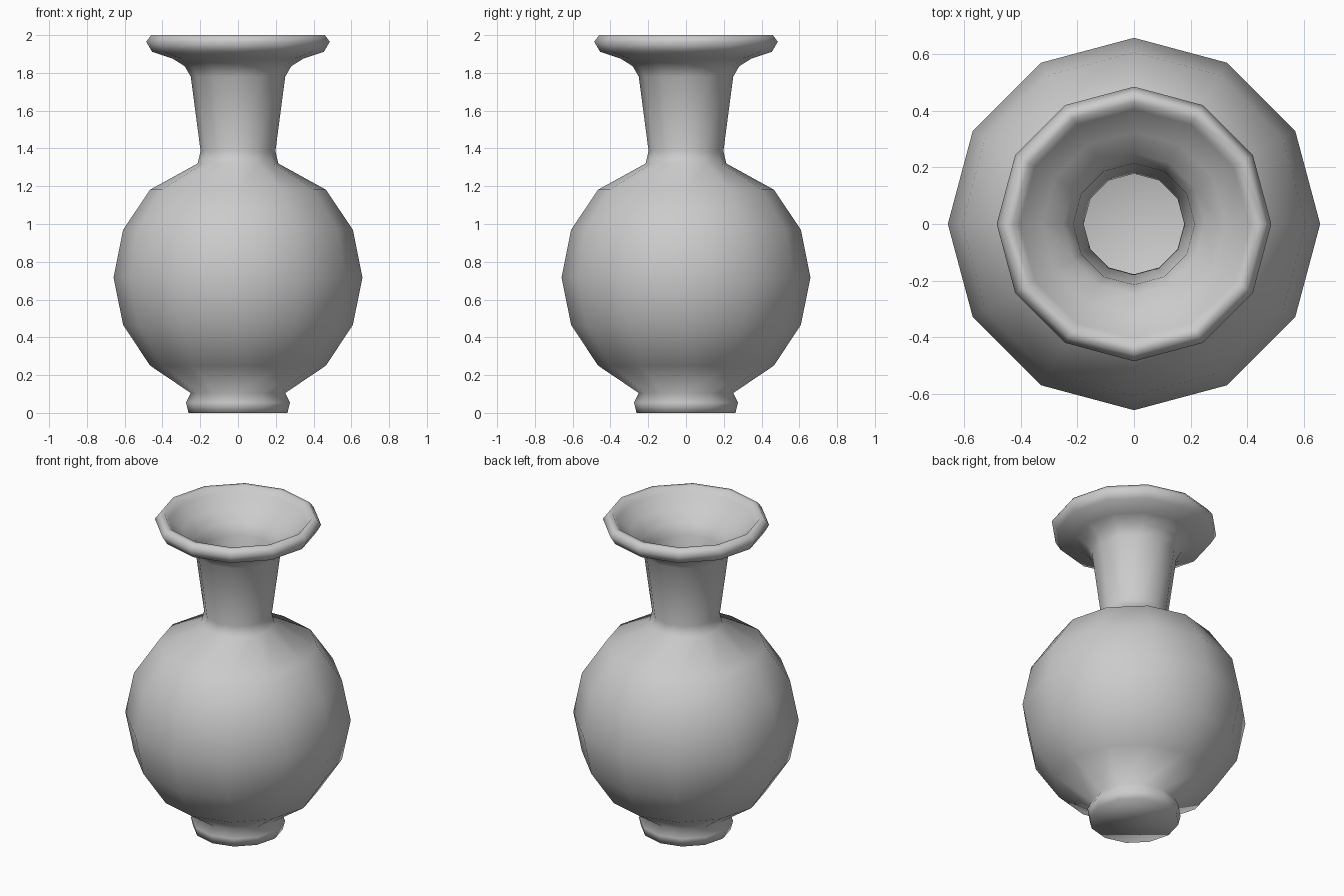
import bpy, bmesh
from math import cos, sin, pi

if "Cube" in bpy.data.objects:
    bpy.data.objects.remove(bpy.data.objects["Cube"])

SIDES = 12

# Vase wall as (radius, height): foot, belly, neck, flared lip
outer = [(0.262, 0.0), (0.275, 0.055), (0.25, 0.105), (0.465, 0.25),
         (0.608, 0.465), (0.659, 0.717), (0.608, 0.97), (0.465, 1.182),
         (0.214, 1.32), (0.198, 1.385), (0.25, 1.78), (0.282, 1.835),
         (0.345, 1.875), (0.455, 1.912), (0.486, 1.965), (0.46, 2.0)]
# Back down the inside to the floor of the belly
inner = [(0.43, 2.0), (0.405, 1.965), (0.325, 1.905), (0.25, 1.85),
         (0.215, 1.78), (0.178, 1.385), (0.19, 1.305), (0.445, 1.16),
         (0.582, 0.96), (0.632, 0.717), (0.582, 0.475), (0.445, 0.27),
         (0.22, 0.13)]


def lathe(name, profile):
    bm = bmesh.new()
    rings = [[bm.verts.new((r * cos(2 * pi * i / SIDES),
                            r * sin(2 * pi * i / SIDES), z))
              for i in range(SIDES)] for r, z in profile]
    for a, b in zip(rings, rings[1:]):
        for i in range(SIDES):
            j = (i + 1) % SIDES
            bm.faces.new((a[i], a[j], b[j], b[i]))
    # Close the base and the inside floor
    bm.faces.new(rings[0][::-1])
    bm.faces.new(rings[-1])
    for f in bm.faces:
        f.smooth = True
    mesh = bpy.data.meshes.new(name)
    bm.to_mesh(mesh)
    bm.free()
    obj = bpy.data.objects.new(name, mesh)
    bpy.context.collection.objects.link(obj)
    return obj


lathe("vase", outer + inner)
